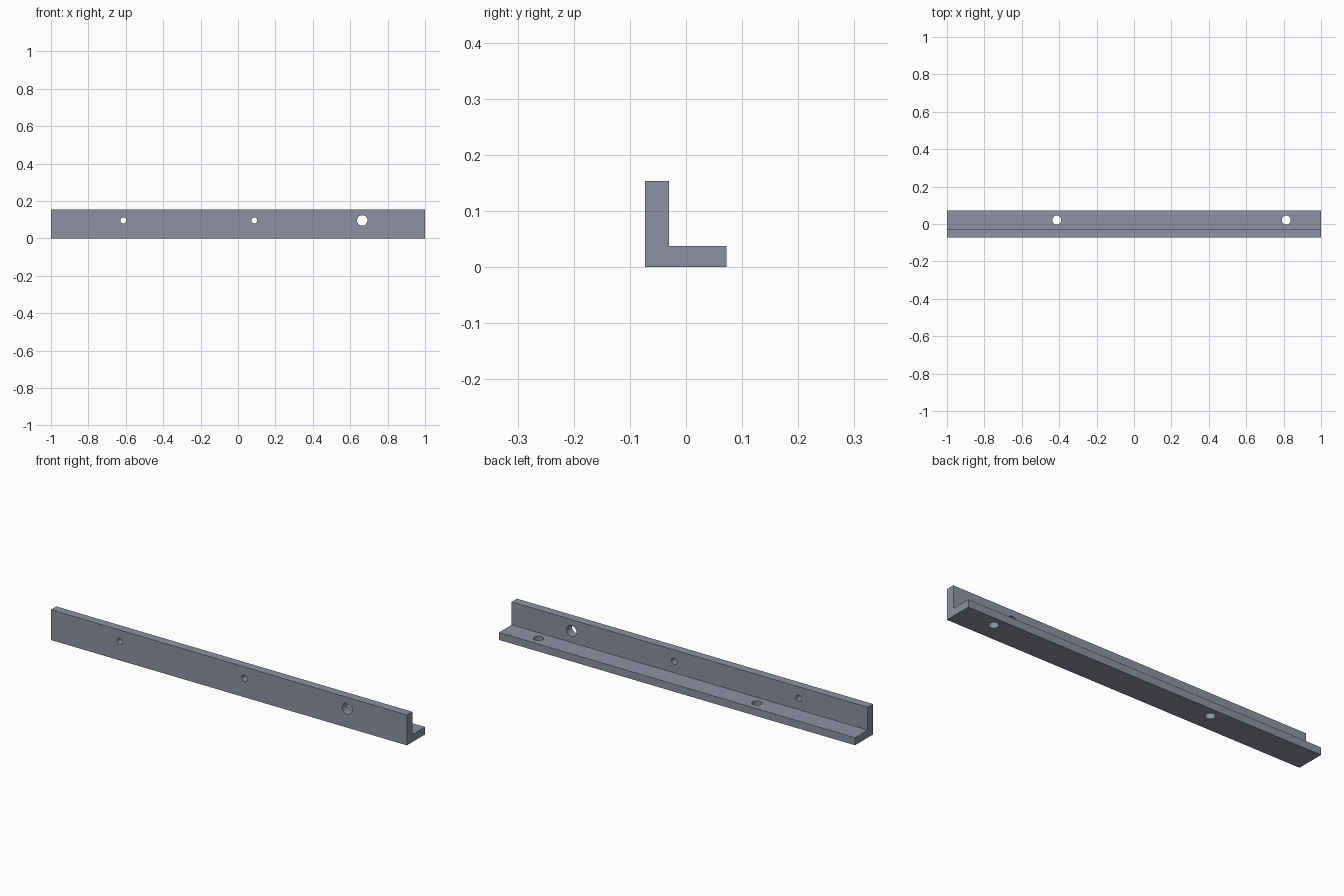
import bpy, bmesh, math
from mathutils import Matrix, Vector

if "Cube" in bpy.data.objects:
    bpy.data.objects.remove(bpy.data.objects["Cube"])

# Single blue-grey metal colour
metal = bpy.data.materials.new("blue_grey_metal")
metal.diffuse_color = (0.27, 0.29, 0.36, 1)
metal.use_nodes = True
metal.node_tree.nodes["Principled BSDF"].inputs["Base Color"].default_value = metal.diffuse_color


def make_object(name, bm):
    bmesh.ops.recalc_face_normals(bm, faces=bm.faces)
    mesh = bpy.data.meshes.new(name)
    bm.to_mesh(mesh)
    bm.free()
    mesh.materials.append(metal)
    obj = bpy.data.objects.new(name, mesh)
    bpy.context.collection.objects.link(obj)
    return obj


# L-shaped profile (y, z) extruded along x
profile = [(-0.073, 0), (0.072, 0), (0.072, 0.038), (-0.03, 0.038),
           (-0.03, 0.154), (-0.073, 0.154)]
bm = bmesh.new()
face = bm.faces.new([bm.verts.new((-1, y, z)) for y, z in profile])
ext = bmesh.ops.extrude_face_region(bm, geom=[face])
bmesh.ops.translate(bm, vec=(2, 0, 0),
                    verts=[v for v in ext["geom"] if isinstance(v, bmesh.types.BMVert)])
rail = make_object("angle_rail", bm)


# Drill cutters
def add_drill(bm, centre, radius, depth, rotation=Matrix()):
    bmesh.ops.create_cone(bm, cap_ends=True, segments=32, radius1=radius, radius2=radius,
                          depth=depth, matrix=Matrix.Translation(Vector(centre)) @ rotation)


bm = bmesh.new()
sideways = Matrix.Rotation(math.pi / 2, 4, 'X')
for x, r in ((-0.613, 0.016), (0.087, 0.016), (0.664, 0.028)):   # upright flange
    add_drill(bm, (x, -0.0515, 0.096), r, 0.08, sideways)
for x in (-0.413, 0.814):                                        # base flange
    add_drill(bm, (x, 0.021, 0.019), 0.024, 0.08)
drill = make_object("hole_cutter", bm)

# Cut the holes, then remove the cutter
mod = rail.modifiers.new("holes", 'BOOLEAN')
mod.operation = 'DIFFERENCE'
mod.solver = 'EXACT'
mod.object = drill
bpy.context.view_layer.objects.active = rail
rail.select_set(True)
bpy.ops.object.modifier_apply(modifier=mod.name)
bpy.data.objects.remove(drill)
bpy.ops.object.shade_smooth_by_angle(angle=math.radians(30))
